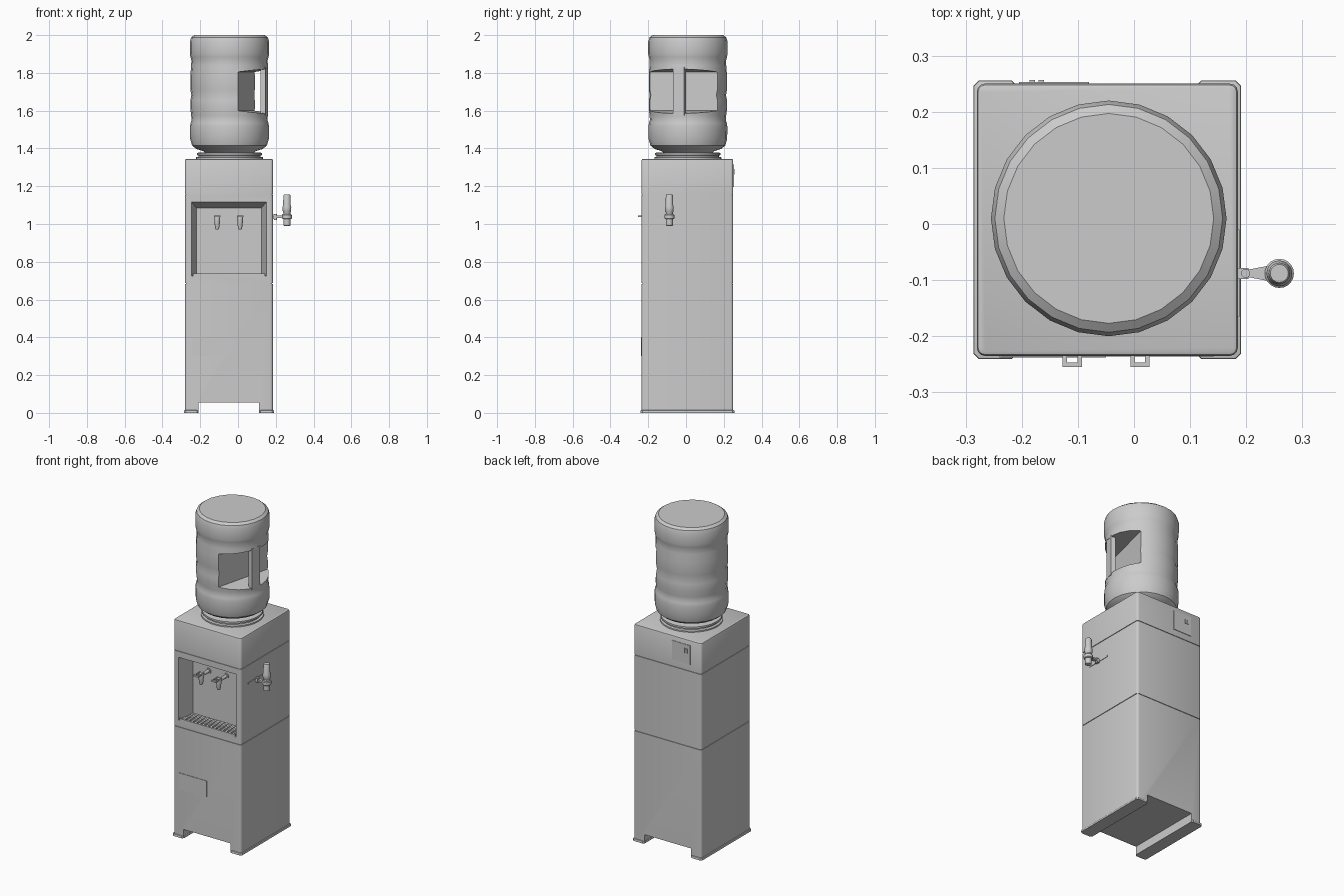
import bpy, bmesh, math
from mathutils import Matrix, Vector

if "Cube" in bpy.data.objects:
    bpy.data.objects.remove(bpy.data.objects["Cube"])

CX, CY = -0.0475, 0.0075          # cabinet axis
BX, BY = -0.045, 0.01             # bottle axis


def finish(bm, name, smooth=True):
    bmesh.ops.recalc_face_normals(bm, faces=bm.faces[:])
    me = bpy.data.meshes.new(name)
    bm.to_mesh(me)
    bm.free()
    ob = bpy.data.objects.new(name, me)
    bpy.context.collection.objects.link(ob)
    if smooth:
        smooth_by_angle(ob)
    return ob


def smooth_by_angle(ob):
    bpy.ops.object.select_all(action='DESELECT')
    ob.select_set(True)
    bpy.context.view_layer.objects.active = ob
    bpy.ops.object.shade_smooth_by_angle(angle=math.radians(32))


def box(name, x, y, z, r=0.0, top=0.0, seg=3):
    """Box from ranges; r rounds the upright edges, top rounds the upper rim."""
    bm = bmesh.new()
    bmesh.ops.create_cube(bm, size=1)
    for v in bm.verts:
        v.co = [a[0] if c < 0 else a[1] for a, c in zip((x, y, z), v.co)]
    if r:
        up = [e for e in bm.edges if abs(e.verts[0].co.z - e.verts[1].co.z) > 1e-4]
        bmesh.ops.bevel(bm, geom=up, offset=r, segments=seg, profile=0.5, affect='EDGES')
    if top:
        rim = [e for e in bm.edges if all(abs(v.co.z - z[1]) < 1e-5 for v in e.verts)]
        bmesh.ops.bevel(bm, geom=rim, offset=top, segments=2, profile=0.5, affect='EDGES')
    return finish(bm, name)


def prism(name, loop_a, loop_b):
    bm = bmesh.new()
    a = [bm.verts.new(p) for p in loop_a]
    b = [bm.verts.new(p) for p in loop_b]
    bm.faces.new(a)
    bm.faces.new(b)
    n = len(a)
    for i in range(n):
        bm.faces.new((a[i], a[(i + 1) % n], b[(i + 1) % n], b[i]))
    return finish(bm, name, False)


def lathe(name, profile, x, y, n=24):
    """Revolve (radius, z) points about an upright axis and cap both ends."""
    bm = bmesh.new()
    rings = [[bm.verts.new((x + r * math.sin(2 * math.pi * i / n),
                            y + r * math.cos(2 * math.pi * i / n), z))
              for i in range(n)] for r, z in profile]
    for p, q in zip(rings, rings[1:]):
        for i in range(n):
            j = (i + 1) % n
            bm.faces.new((p[i], p[j], q[j], q[i]))
    bm.faces.new(rings[0])
    bm.faces.new(rings[-1])
    return finish(bm, name)


def rod(name, p, q, r, n=12):
    p, q = Vector(p), Vector(q)
    bm = bmesh.new()
    m = Matrix.Translation((p + q) / 2) @ (q - p).to_track_quat('Z', 'Y').to_matrix().to_4x4()
    bmesh.ops.create_cone(bm, cap_ends=True, segments=n, radius1=r, radius2=r,
                          depth=(q - p).length, matrix=m)
    return finish(bm, name)


def cut(ob, cutter):
    mod = ob.modifiers.new("cut", 'BOOLEAN')
    mod.operation, mod.solver, mod.object = 'DIFFERENCE', 'EXACT', cutter
    dg = bpy.context.evaluated_depsgraph_get()
    me = bpy.data.meshes.new_from_object(ob.evaluated_get(dg))
    ob.modifiers.clear()
    ob.data = me
    bpy.data.objects.remove(cutter)
    smooth_by_angle(ob)


# Cabinet: lower body, dispensing section, top hood, seam core
XR, YR = (-0.28, 0.185), (-0.235, 0.25)
lower = box("lower_cabinet", XR, YR, (0.0, 0.683), 0.014)
middle = box("dispensing_section", XR, YR, (0.687, 1.153), 0.014)
box("top_hood", XR, YR, (1.157, 1.345), 0.014, 0.008)
for nm, z in (("lower_seam", 0.685), ("upper_seam", 1.155)):
    box(nm, (-0.276, 0.181), (-0.231, 0.246), (z - 0.003, z + 0.003), 0.012)

# Tunnel between the feet and flared foot bases
cut(lower, box("tunnel_cutter", (-0.21, 0.112), (-0.4, 0.4), (-0.1, 0.055)))
box("left_foot_base", (-0.286, -0.208), (-0.241, 0.256), (0, 0.014), 0.01, 0.004, 1)
box("right_foot_base", (0.11, 0.191), (-0.241, 0.256), (0, 0.014), 0.01, 0.004, 1)


# Tapered niche in the front
def rect(x0, x1, z0, z1, y):
    return [(x0, y, z0), (x1, y, z0), (x1, y, z1), (x0, y, z1)]


BACK = -0.13
k = 0.05 / (-0.235 - BACK)         # carry the taper in front of the face
cut(middle, prism("niche_cutter",
                  rect(-0.246 + 0.026 * k, 0.151 - 0.026 * k, 0.725 + 0.01 * k, 1.116 - 0.03 * k, -0.285),
                  rect(-0.22, 0.125, 0.735, 1.086, BACK)))

# Drip tray with slats
box("drip_tray_rim", (-0.238, 0.143), (-0.236, -0.226), (0.722, 0.738))
for i in range(14):
    x = -0.217 + i * 0.0259
    box(f"drip_slat_{i + 1}", (x, x + 0.012), (-0.228, -0.132), (0.724, 0.738))

# Two taps: stem, tapered spout and looped push lever
for side, x in (("left", -0.11), ("right", 0.011)):
    rod(f"{side}_tap_stem", (x, BACK + 0.002, 1.028), (x, -0.205, 1.028), 0.01)
    rod(f"{side}_tap_flange", (x, BACK + 0.002, 1.028), (x, BACK - 0.006, 1.028), 0.017)
    lathe(f"{side}_tap_spout", [(0.008, 0.972), (0.012, 0.985), (0.015, 1.015),
                                (0.016, 1.035), (0.014, 1.042)], x, -0.205, 12)
    for s, nm in ((-1, "a"), (1, "b")):
        xs = sorted((x + s * 0.009, x + s * 0.017))
        box(f"{side}_lever_arm_{nm}", xs, (-0.255, -0.195), (1.038, 1.046))
    box(f"{side}_lever_tip", (x - 0.017, x + 0.017), (-0.255, -0.247), (1.036, 1.046))

# Thin front panel plate and rear switch plate
box("front_plate", (-0.24, -0.05), (-0.238, -0.23), (0.30, 0.40))
box("rear_switch_plate", (-0.205, -0.08), (0.245, 0.253), (1.195, 1.315))
for i, x in enumerate((-0.181, -0.165)):
    box(f"rear_switch_{i + 1}", (x - 0.005, x + 0.005), (0.25, 0.257), (1.262, 1.29))

# Side holder: wall strip, hinge, arm, ring and upright handle
HX, HY = 0.259, -0.088
box("holder_strip", (0.183, 0.188), (-0.165, -0.01), (1.034, 1.046))
box("holder_bracket", (0.184, 0.204), (HY - 0.01, HY + 0.01), (1.027, 1.05))
lathe("holder_hinge", [(0.008, 1.022), (0.008, 1.054)], 0.199, HY, 12)
prism("holder_arm",
      [(0.2, HY - 0.006, z) for z in (1.033, 1.045)] + [(0.2, HY + 0.006, z) for z in (1.045, 1.033)],
      [(0.242, HY - 0.014, z) for z in (1.033, 1.045)] + [(0.242, HY + 0.014, z) for z in (1.045, 1.033)])
lathe("holder_ring", [(0.022, 1.026), (0.026, 1.03), (0.026, 1.048), (0.022, 1.052)], HX, HY, 20)
lathe("upright_handle", [(0.014, 0.99), (0.018, 0.992), (0.019, 1.026), (0.018, 1.06),
                         (0.022, 1.066), (0.023, 1.09), (0.02, 1.1), (0.019, 1.15),
                         (0.016, 1.156)], HX, HY, 20)

# Bottle seat collar
lathe("bottle_collar", [(0.178, 1.34), (0.178, 1.353), (0.165, 1.356), (0.165, 1.362),
                        (0.173, 1.365), (0.173, 1.376), (0.16, 1.379)], BX, BY, 32)

# Bottle with shallow grooves
bottle = lathe("water_bottle", [
    (0.12, 1.37), (0.14, 1.386), (0.175, 1.397), (0.198, 1.415), (0.208, 1.45),
    (0.209, 1.515), (0.206, 1.535), (0.201, 1.55), (0.203, 1.575), (0.207, 1.61), (0.207, 1.655),
    (0.202, 1.682), (0.207, 1.71), (0.207, 1.79), (0.203, 1.84), (0.202, 1.865),
    (0.207, 1.885), (0.21, 1.9), (0.21, 1.965), (0.203, 1.988), (0.187, 2.0)], BX, BY)

# Grip recess and grip post, turned slightly toward the front
turn = Matrix.Translation((BX, BY, 0)) @ Matrix.Rotation(math.radians(-14), 4, 'Z')


def at(d, w, z0, z1):
    return [turn @ Vector(p) for p in ((d, -w, z0), (d, w, z0), (d, w, z1), (d, -w, z1))]


cut(bottle, prism("grip_cutter", at(0.3, 0.3, 1.572, 1.833), at(0.092, 0.3, 1.6, 1.805)))
post = prism("bottle_grip", at(0.178, 0.034, 1.575, 1.83), at(0.203, 0.03, 1.575, 1.83))
